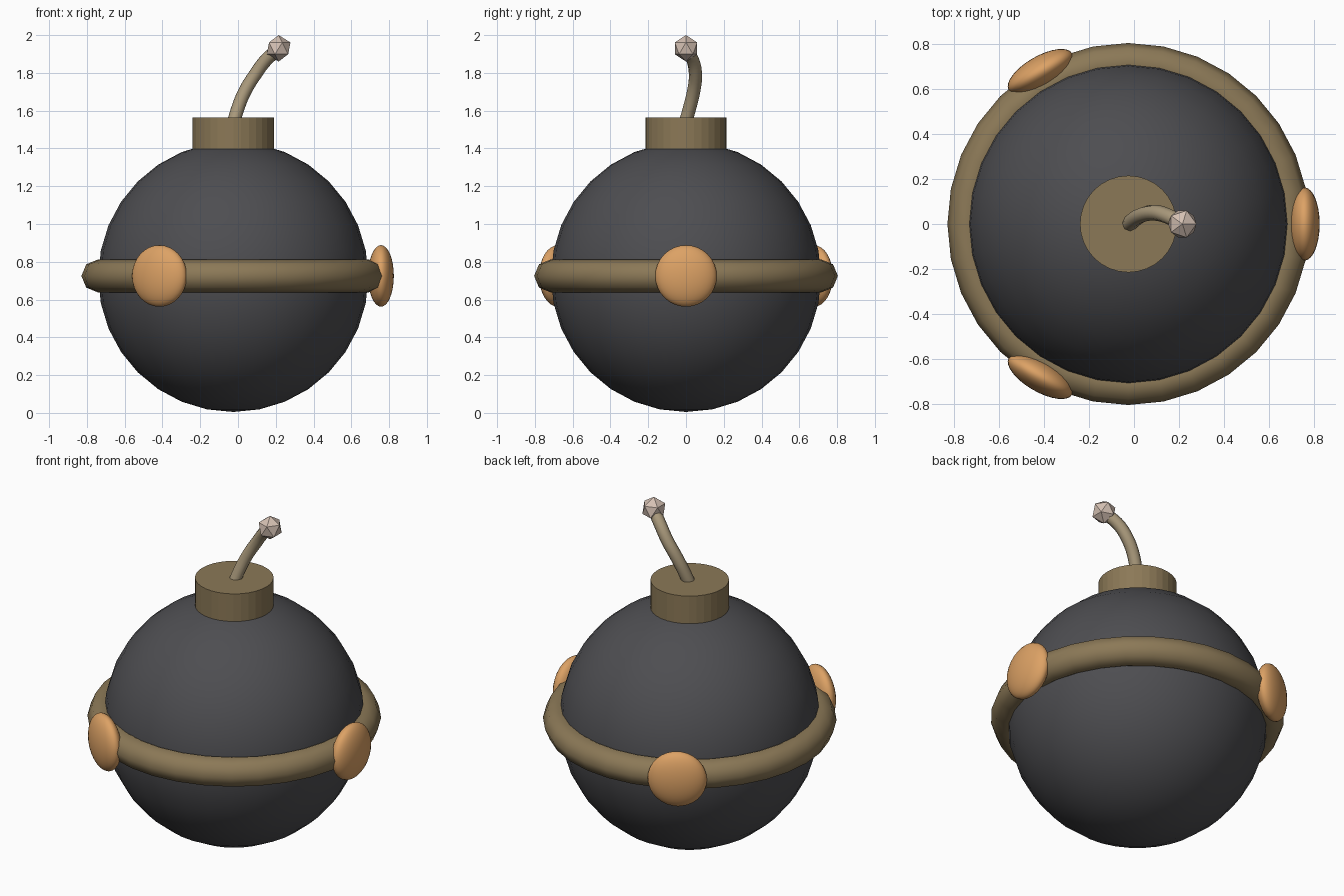
import bpy, math
from mathutils import Vector

if "Cube" in bpy.data.objects:
    bpy.data.objects.remove(bpy.data.objects["Cube"])

CX, CZ = -0.025, 0.72   # axis and mid-height of the round body


def material(name, rgb):
    m = bpy.data.materials.new(name)
    m.diffuse_color = (*rgb, 1)
    m.use_nodes = True
    m.node_tree.nodes["Principled BSDF"].inputs["Base Color"].default_value = m.diffuse_color
    return m


IRON = material("dark iron", (0.075, 0.075, 0.082))
BRONZE = material("dull bronze", (0.26, 0.19, 0.095))
COPPER = material("copper orange", (0.72, 0.36, 0.13))
ROPE = material("rope tan", (0.40, 0.32, 0.20))
SPARK = material("pale spark", (0.66, 0.53, 0.45))


def finish(name, mat, smooth=None):
    ob = bpy.context.object
    ob.name = name
    ob.data.materials.append(mat)
    if smooth:
        bpy.ops.object.shade_smooth_by_angle(angle=math.radians(smooth))
    return ob


# Round body
bpy.ops.mesh.primitive_uv_sphere_add(segments=32, ring_count=16, radius=0.715,
                                     location=(CX, 0, CZ))
finish("body", IRON, 40)

# Band around the middle
bpy.ops.mesh.primitive_torus_add(major_segments=32, minor_segments=8,
                                 major_radius=0.717, minor_radius=0.087,
                                 location=(CX, 0, CZ + 0.005))
finish("band", BRONZE, 60)

# Three flattened studs on the band
for i in range(3):
    a = i * math.tau / 3
    bpy.ops.mesh.primitive_uv_sphere_add(
        segments=32, ring_count=16, radius=1, rotation=(0, 0, a),
        location=(CX + 0.782 * math.cos(a), 0.782 * math.sin(a), CZ + 0.005))
    stud = finish(f"stud_{i + 1}", COPPER, 60)
    stud.scale = (0.068, 0.163, 0.163)

# Cap on top
bpy.ops.mesh.primitive_cylinder_add(vertices=32, radius=0.215, depth=0.215,
                                    location=(CX, 0, 1.4575))
finish("cap", BRONZE)

# Bent fuse
path = [(-0.025, -0.005, 1.53), (-0.005, 0.015, 1.60), (0.035, 0.04, 1.70),
        (0.09, 0.05, 1.79), (0.15, 0.035, 1.87), (0.215, 0.0, 1.925)]
curve = bpy.data.curves.new("fuse", "CURVE")
curve.dimensions = "3D"
curve.bevel_depth = 0.035
curve.bevel_resolution = 2
curve.resolution_u = 4
curve.use_fill_caps = True
spline = curve.splines.new("BEZIER")
spline.bezier_points.add(len(path) - 1)
for p, co in zip(spline.bezier_points, path):
    p.co = Vector(co)
    p.handle_left_type = p.handle_right_type = "AUTO"
fuse = bpy.data.objects.new("fuse", curve)
bpy.context.collection.objects.link(fuse)
bpy.ops.object.select_all(action="DESELECT")
fuse.select_set(True)
bpy.context.view_layer.objects.active = fuse
bpy.ops.object.convert(target="MESH")
finish("fuse", ROPE, 60)

# Faceted spark at the fuse end
bpy.ops.mesh.primitive_ico_sphere_add(subdivisions=1, radius=0.07,
                                      location=(0.215, 0, 1.93))
finish("spark", SPARK)
